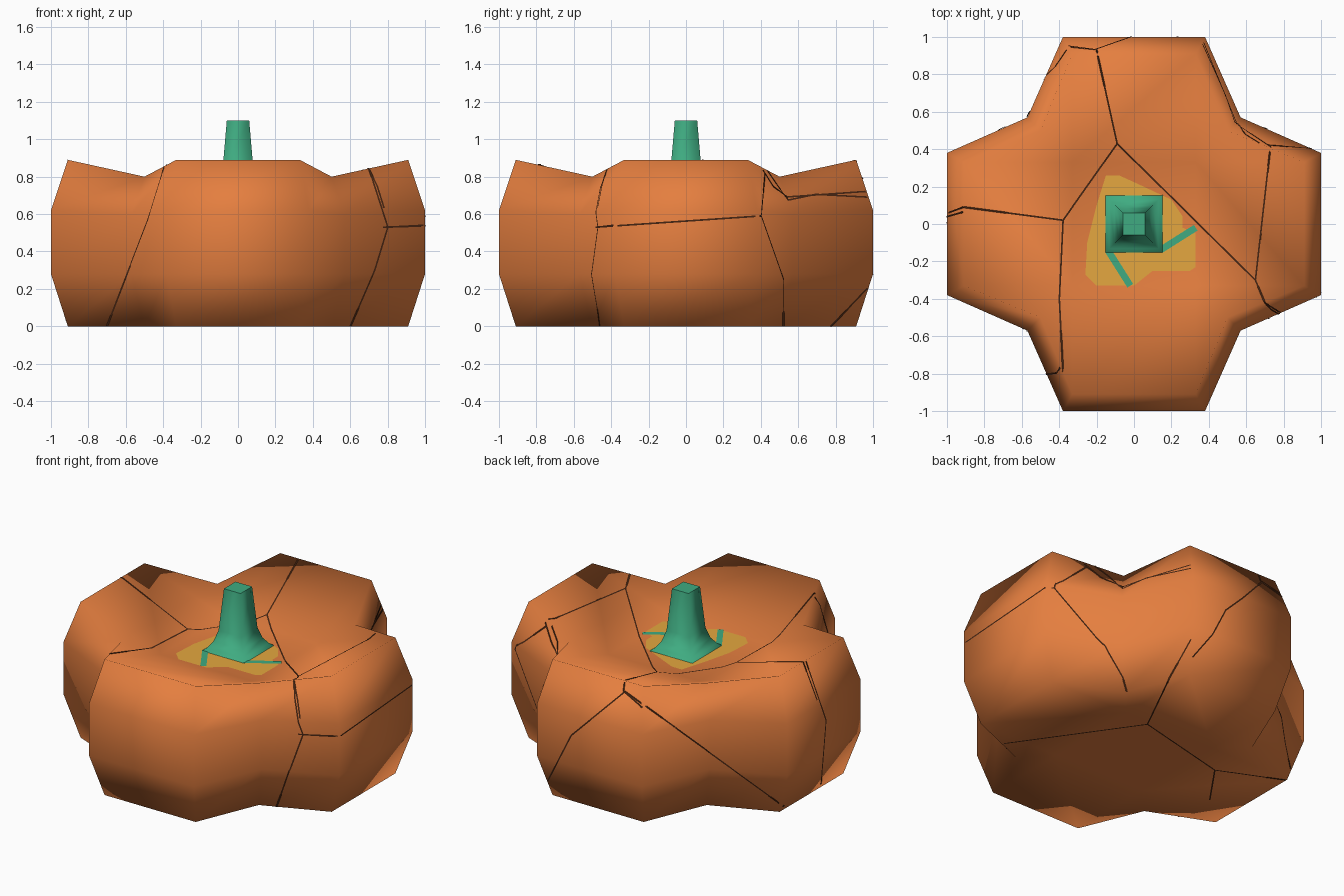
import bpy, bmesh
from math import sin, cos, radians
from mathutils import Vector
from mathutils.bvhtree import BVHTree

cube = bpy.data.objects.get("Cube")
if cube:
    bpy.data.objects.remove(cube, do_unlink=True)


def material(name, color):
    mat = bpy.data.materials.new(name)
    mat.use_nodes = True
    mat.diffuse_color = (*color, 1)
    mat.node_tree.nodes["Principled BSDF"].inputs["Base Color"].default_value = (*color, 1)
    return mat


ORANGE = material("pumpkin_orange", (0.78, 0.21, 0.05))
GREEN = material("stem_green", (0.05, 0.41, 0.22))
YELLOW = material("ochre_patch", (0.78, 0.39, 0.05))
BROWN = material("dark_crease", (0.06, 0.018, 0.006))


def add_object(name, bm, mat, smooth=False):
    for face in bm.faces:
        face.smooth = smooth
    mesh = bpy.data.meshes.new(name)
    bm.to_mesh(mesh)
    bm.free()
    mesh.materials.append(mat)
    obj = bpy.data.objects.new(name, mesh)
    bpy.context.collection.objects.link(obj)


def bridge(bm, low, high):
    for i in range(len(low)):
        j = (i + 1) % len(low)
        bm.faces.new((low[i], low[j], high[j], high[i]))


def quarter_turns(points):
    """Repeat points at four quarter turns about z."""
    result = []
    for turn in range(4):
        for x, y, z in points:
            for _ in range(turn):
                x, y = -y, x
            result.append((x, y, z))
    return result


# Four-lobed body: each ring holds two lobe corners and a notch per quarter
FLOOR = 0.70
bm = bmesh.new()
rings = []
for half, reach, notch, z, notch_z in (
    (0.33, 0.91, 0.50, 0.00, 0.00),
    (0.38, 1.00, 0.57, 0.28, 0.28),
    (0.38, 1.00, 0.57, 0.62, 0.60),
    (0.33, 0.91, 0.50, 0.89, 0.80),
):
    corners = quarter_turns([(-half, -reach, z), (half, -reach, z), (notch, -notch, notch_z)])
    rings.append([bm.verts.new(p) for p in corners])
for low, high in zip(rings, rings[1:]):
    bridge(bm, low, high)

# Flat underside and sunken top, each a square joined to the lobes
for rim, z in ((rings[0], 0), (rings[-1], FLOOR)):
    square = [bm.verts.new(p) for p in quarter_turns([(0.33, -0.33, z)])]
    bm.faces.new(square)
    for q in range(4):
        left, right, notch = rim[3 * q:3 * q + 3]
        following = rim[(3 * q + 3) % 12]
        bm.faces.new((left, right, square[q], square[q - 1]))
        bm.faces.new((right, notch, square[q]))
        bm.faces.new((notch, following, square[q]))
bmesh.ops.recalc_face_normals(bm, faces=bm.faces)
surface = BVHTree.FromBMesh(bm)
add_object("pumpkin_body", bm, ORANGE, smooth=True)

# Square stem with a soft flared foot and a crisp flat top
bm = bmesh.new()
stem = []
for half, z in ((0.155, FLOOR), (0.15, FLOOR + 0.008), (0.132, 0.722), (0.105, 0.76),
                (0.083, 0.83), (0.06, 1.1)):
    stem.append([bm.verts.new(p) for p in quarter_turns([(half, -half, z)])])
for low, high in zip(stem, stem[1:]):
    bridge(bm, low, high)
for cap in (stem[0], stem[-1]):
    for edge in bm.faces.new(cap).edges:
        edge.smooth = False
bmesh.ops.recalc_face_normals(bm, faces=bm.faces)
add_object("stem", bm, GREEN, smooth=True)


# Painted patch and tendrils on the sunken floor
def plate(name, outline, z, mat):
    bm = bmesh.new()
    face = bm.faces.new([bm.verts.new((x, y, z)) for x, y in outline])
    face.normal_update()
    if face.normal.z < 0:
        face.normal_flip()
    add_object(name, bm, mat)


plate("ochre_patch", [
    (-0.15, 0.26), (-0.08, 0.26), (0.03, 0.21), (0.2, 0.13), (0.26, 0.04), (0.26, -0.02),
    (0.33, -0.05), (0.33, -0.23), (0.3, -0.25), (0.1, -0.25), (0, -0.33), (-0.2, -0.33),
    (-0.26, -0.27), (-0.25, -0.1), (-0.2, 0.1)], FLOOR + 0.003, YELLOW)
for side, start, end in (("left", (0.14, -0.14), (0.33, -0.02)),
                         ("right", (-0.14, -0.14), (-0.02, -0.33))):
    a, b = Vector(start), Vector(end)
    across = (b - a).orthogonal().normalized() * 0.018
    plate(side + "_tendril", [a - across, b - across, b + across, a + across], FLOOR + 0.006, GREEN)


# Thin crease ribbons of even width, projected onto the body along a direction
def creases(name, azimuth, elevation, lines, steps=30, width=0.0045):
    az, el = radians(azimuth), radians(elevation)
    u = Vector((cos(az), sin(az), 0))
    toward = Vector((sin(az) * cos(el), -cos(az) * cos(el), sin(el)))
    v = toward.cross(u)
    bm = bmesh.new()
    for line in lines:
        for start, end in zip(line, line[1:]):
            a, b = Vector(start), Vector(end)
            previous = None
            for i in range(steps + 1):
                p = a.lerp(b, i / steps)
                hit, normal, _, _ = surface.ray_cast(u * p.x + v * p.y + toward * 4, -toward)
                if hit is None:
                    previous = None
                    continue
                point = hit + normal * 0.003
                if previous and (point - previous).length < 0.15:
                    side = normal.cross(point - previous).normalized() * width
                    corners = (previous - side, point - side, point + side, previous + side)
                    bm.faces.new([bm.verts.new(c) for c in corners])
                previous = point
    add_object(name, bm, BROWN)


creases("top_creases", 0, 90, [
    [(-0.99, 0.06), (-0.91, 0.09), (-0.38, 0.02), (-0.09, 0.43), (-0.2, 0.93), (-0.35, 0.95)],
    [(-0.38, 0.02), (-0.4, -0.4), (-0.38, -0.79)],
    [(-0.09, 0.43), (0.65, -0.3), (0.7, -0.42), (0.78, -0.47)],
    [(0.65, -0.3), (0.73, 0.41), (0.55, 0.53), (0.37, 0.97)]])
creases("front_creases", 0, 0, [
    [(-0.7, 0), (-0.48, 0.57), (-0.39, 0.86)],
    [(0.6, 0), (0.73, 0.3), (0.8, 0.53), (0.7, 0.84)],
    [(0.8, 0.53), (0.99, 0.54)]])
creases("left_creases", 90, 0, [
    [(-0.48, 0.53), (0.4, 0.59), (0.42, 0.82)],
    [(0.4, 0.59), (0.52, 0.25), (0.52, 0)],
    [(0.42, 0.85), (0.53, 0.69), (0.96, 0.72)]])
creases("back_creases", 215, 25, [
    [(-0.36, 0.38), (0.58, -0.3)],
    [(-0.36, 0.38), (-0.68, 0.12), (-0.82, -0.15)],
    [(0.71, 0.56), (0.83, 0.21), (0.8, -0.17)]])
creases("bottom_creases", 140, -25, [
    [(-0.8, 0.04), (0.08, 0.14), (0.48, -0.09), (0.9, -0.14)],
    [(0.08, 0.14), (0.34, 0.6)],
    [(0.48, -0.09), (0.45, -0.24)]])
